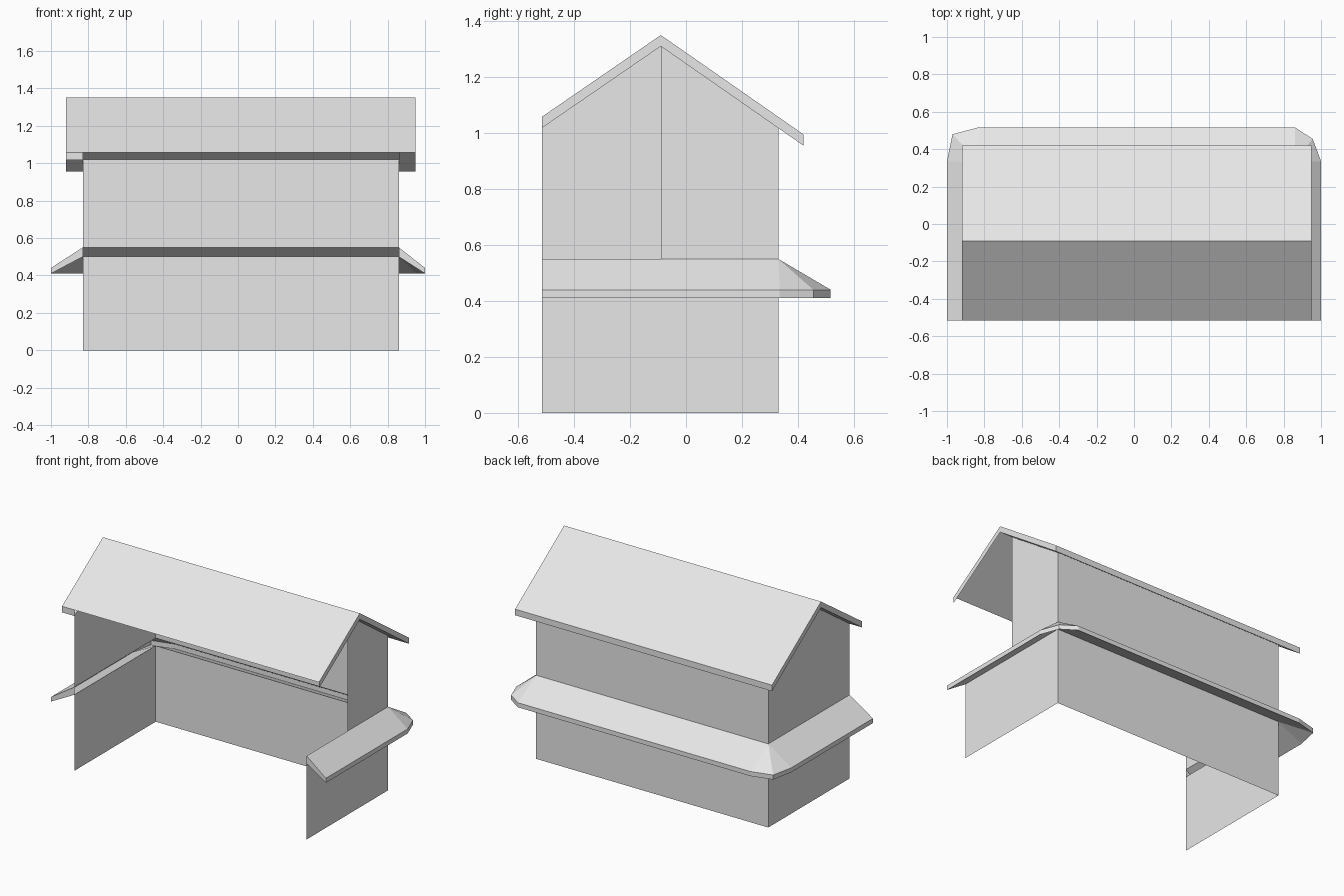
import bpy
from mathutils import Vector

cube = bpy.data.objects.get("Cube")
if cube:
    bpy.data.objects.remove(cube)

grey = bpy.data.materials.new("plain grey")
grey.use_nodes = True
grey.diffuse_color = (0.8, 0.8, 0.8, 1)
grey.node_tree.nodes["Principled BSDF"].inputs["Base Color"].default_value = (0.8, 0.8, 0.8, 1)

# Main dimensions
XL, XR = -0.83, 0.86            # side walls
FRONT, RIDGE, BACK = -0.515, -0.09, 0.33
EAVE, PEAK = 1.02, 1.31         # wall tops
GAP_LOW, GAP_HIGH = 0.50, 0.55  # where the skirt roof meets the walls
UP, DOWN = Vector((0, 0, 1)), Vector((0, 0, -1))
LEFT, RIGHT = Vector((1, 0, 0)), Vector((-1, 0, 0))
REAR, FORE = Vector((0, 1, 0)), Vector((0, -1, 0))


def build(name, faces):
    """Make an object from (points, outward direction) pairs."""
    verts, polys = [], []
    for pts, out in faces:
        pts = [Vector(p) for p in pts]
        normal = (pts[1] - pts[0]).cross(pts[2] - pts[0])
        if normal.dot(out) < 0:
            pts.reverse()
        polys.append(range(len(verts), len(verts) + len(pts)))
        verts += pts
    mesh = bpy.data.meshes.new(name)
    mesh.from_pydata(verts, [], [list(p) for p in polys])
    mesh.materials.append(grey)
    obj = bpy.data.objects.new(name, mesh)
    bpy.context.collection.objects.link(obj)


def side(x, profile, out):
    return [(x, y, z) for y, z in profile], out


def band(a, b, out):
    """Quad between two matching edges."""
    return [a[0], a[1], b[1], b[0]], out


# Lower walls, open at the front
low = [(FRONT, 0), (BACK, 0), (BACK, GAP_LOW), (FRONT, GAP_LOW)]
build("lower_walls", [
    side(XL, low, RIGHT), side(XR, low, LEFT),
    ([(XL, BACK, 0), (XR, BACK, 0), (XR, BACK, GAP_LOW), (XL, BACK, GAP_LOW)], REAR)])

# Upper walls: one full gable, one half gable
half = [(RIDGE, GAP_HIGH), (BACK, GAP_HIGH), (BACK, EAVE), (RIDGE, PEAK)]
full = [(FRONT, GAP_HIGH)] + half[1:] + [(FRONT, EAVE)]
build("upper_walls", [
    side(XL, full, RIGHT), side(XR, half, LEFT),
    ([(XL, BACK, GAP_HIGH), (XR, BACK, GAP_HIGH), (XR, BACK, EAVE), (XL, BACK, EAVE)], REAR)])

# Gabled roof shell: slopes, rims and overhang undersides
RL, RR, THICK = -0.92, 0.95, 0.04
ridge, front_eave, back_eave = (RIDGE, 1.35), (FRONT, 1.058), (0.42, 0.995)


def across(p, x0, x1, drop=0):
    return [(x0, p[0], p[1] - drop), (x1, p[0], p[1] - drop)]


roof = [band(across(ridge, RL, RR), across(e, RL, RR), UP) for e in (front_eave, back_eave)]
for x, out in ((RL, RIGHT), (RR, LEFT)):
    for e in (front_eave, back_eave):
        roof.append(side(x, [ridge, e, (e[0], e[1] - THICK), (RIDGE, PEAK)], out))
roof.append(band(across(back_eave, RL, RR), across(back_eave, RL, RR, THICK), REAR))
roof.append(band(across(front_eave, RL, XL), across(front_eave, RL, XL, THICK), FORE))
for e, x0, x1 in ((front_eave, RL, XL), (back_eave, RL, XL), (back_eave, XR, RR)):
    roof.append(band(across(ridge, x0, x1, THICK), across(e, x0, x1, THICK), DOWN))
roof.append(band(across((BACK, EAVE), XL, XR), across(back_eave, XL, XR, THICK), DOWN))
build("gable_roof", roof)

# Skirt roof wrapping the sides and back, with faceted corners
inner = [(XL, FRONT)] + [(XL, BACK)] * 3 + [(XR, BACK)] * 3 + [(XR, FRONT)]
outer = [(-1, FRONT), (-1, 0.335), (-0.97, 0.48), (XL, 0.517),
         (XR, 0.517), (0.955, 0.455), (1, 0.335), (1, FRONT)]
skirt = []
for i in range(len(outer) - 1):
    for z_in, z_out, direction in ((GAP_HIGH, 0.44, UP), (GAP_LOW, 0.41, DOWN)):
        pts = [(*outer[i], z_out), (*outer[i + 1], z_out), (*inner[i + 1], z_in)]
        if inner[i] != inner[i + 1]:
            pts.append((*inner[i], z_in))
        skirt.append((pts, direction))
    a, b = outer[i], outer[i + 1]
    skirt.append(([(*a, 0.44), (*b, 0.44), (*b, 0.41), (*a, 0.41)],
                  Vector((a[0] + b[0], a[1] + b[1], 0))))
for i in (0, -1):
    skirt.append(([(*inner[i], GAP_HIGH), (*outer[i], 0.44),
                   (*outer[i], 0.41), (*inner[i], GAP_LOW)], FORE))
build("skirt_roof", skirt)
